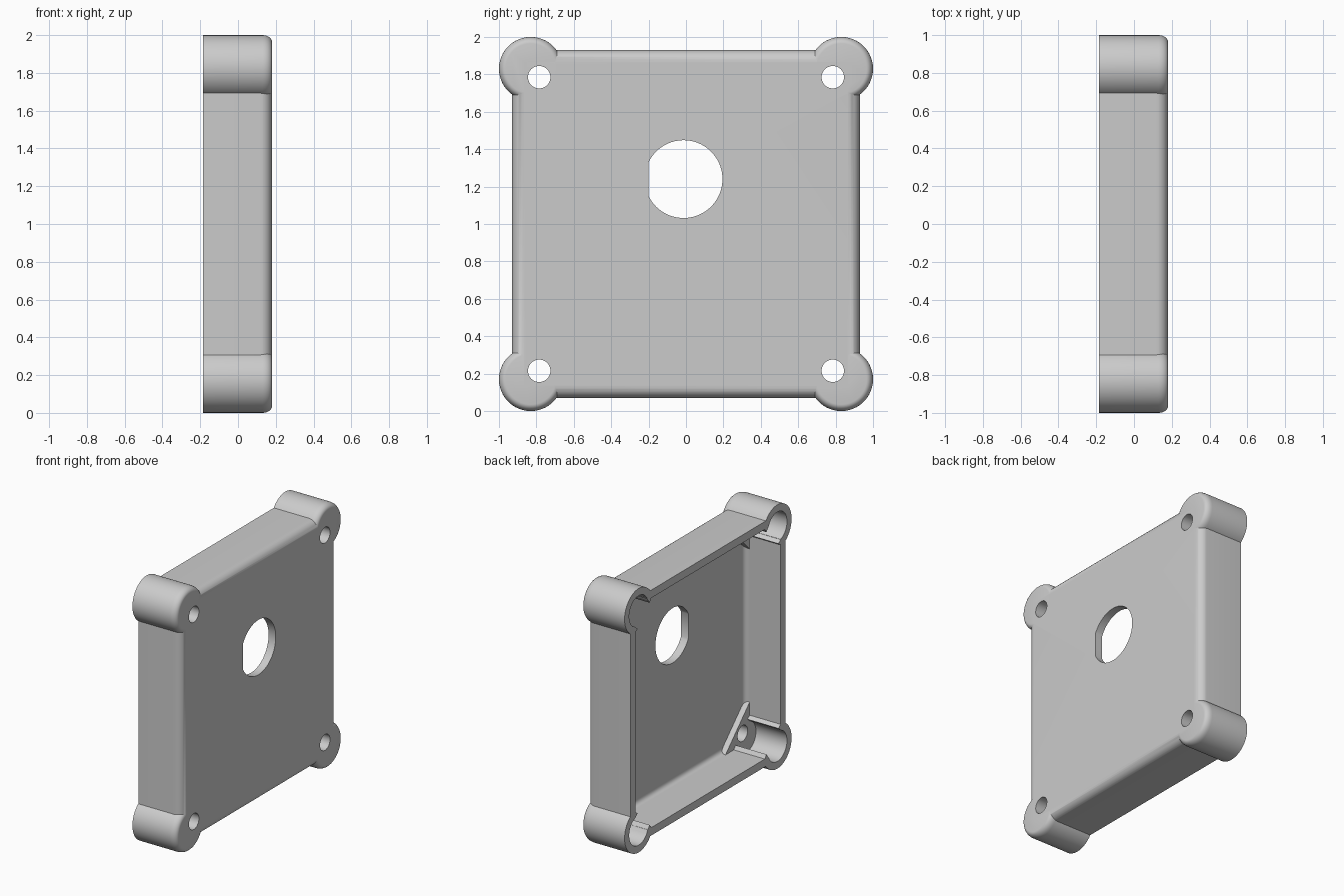
import bpy, bmesh, math

if "Cube" in bpy.data.objects:
    bpy.data.objects.remove(bpy.data.objects["Cube"])

BACK, FRONT = -0.185, 0.18      # open rim and closed face along x
WALL = 0.87                     # inner half width of the cavity
FLOOR, PAD = 0.12, 0.075        # floor plane and corner pad plane
CZ = 1.0                        # centre height
POST = 0.83                     # corner post centre offset
SIGNS = [(sy, sz) for sy in (-1, 1) for sz in (-1, 1)]

grey = bpy.data.materials.new("light_grey")
grey.diffuse_color = (0.6, 0.6, 0.6, 1)
grey.use_nodes = True
grey.node_tree.nodes["Principled BSDF"].inputs["Base Color"].default_value = grey.diffuse_color


def loft(name, outline, levels):
    """Stack outline(inset) loops in the yz plane at each (x, inset) level."""
    bm = bmesh.new()
    rings = [[bm.verts.new((x, y, z + CZ)) for y, z in outline(i)] for x, i in levels]
    for a, b in zip(rings, rings[1:]):
        for k in range(len(a)):
            n = (k + 1) % len(a)
            bm.faces.new((a[k], a[n], b[n], b[k]))
    bm.faces.new(rings[0])
    bm.faces.new(rings[-1])
    bmesh.ops.recalc_face_normals(bm, faces=bm.faces)
    mesh = bpy.data.meshes.new(name)
    bm.to_mesh(mesh)
    bm.free()
    obj = bpy.data.objects.new(name, mesh)
    bpy.context.collection.objects.link(obj)
    mesh.materials.append(grey)
    return obj


def square(h):
    return lambda i: [(-h + i, -h + i), (h - i, -h + i), (h - i, h - i), (-h + i, h - i)]


def octagon(h, c):
    # square of half width h whose corners are cut at y + z = c
    def outline(i):
        a, b = h - i, c - h + i
        return [(a, -b), (a, b), (b, a), (-b, a), (-a, b), (-a, -b), (-b, -a), (b, -a)]
    return outline


def circle(y, z, r, n=64):
    return lambda i: [(y + (r - i) * math.cos(2 * math.pi * k / n),
                       z + (r - i) * math.sin(2 * math.pi * k / n)) for k in range(n)]


def fillet(x, rx, ri, n=6):
    # levels of a rounded edge ending at x
    return [(x - rx + rx * math.sin(t), ri * (1 - math.cos(t)))
            for t in (k * math.pi / 2 / n for k in range(n + 1))]


def combine(target, tool, operation):
    mod = target.modifiers.new(operation, 'BOOLEAN')
    mod.operation, mod.solver, mod.object = operation, 'EXACT', tool
    bpy.context.view_layer.objects.active = target
    bpy.ops.object.modifier_apply(modifier=mod.name)
    bpy.data.objects.remove(tool, do_unlink=True)


# Rounded square body with four corner posts
cover = loft("cover", square(0.93), [(BACK, 0)] + fillet(FRONT, 0.065, 0.065))
for sy, sz in SIGNS:
    post = loft("corner_post", circle(sy * POST, sz * POST, 0.17),
                [(BACK, 0)] + fillet(FRONT, 0.05, 0.035))
    combine(cover, post, 'UNION')

# Cavity: open square, then an octagonal floor leaving triangular corner pads
combine(cover, loft("cavity", square(WALL), [(-0.3, 0), (PAD, 0)]), 'DIFFERENCE')
combine(cover, loft("floor_recess", octagon(WALL, 1.45),
                    [(0.0, 0)] + fillet(FLOOR, 0.035, 0.035, 4)), 'DIFFERENCE')

# Round pockets in the posts, and screw holes through the pads
for sy, sz in SIGNS:
    combine(cover, loft("pocket", circle(sy * POST, sz * POST, 0.115),
                        [(-0.3, 0), (PAD, 0)]), 'DIFFERENCE')
    combine(cover, loft("screw_hole", circle(sy * 0.785, sz * 0.785, 0.06, 40),
                        [(-0.05, 0), (0.3, 0)]), 'DIFFERENCE')


# Large round opening with one flat side
def flat_sided(i):
    a = math.acos(-0.187 / 0.208)
    return [(-0.013 + 0.208 * math.cos(t), 0.24 + 0.208 * math.sin(t))
            for t in (-a + 2 * a * k / 60 for k in range(61))]


combine(cover, loft("opening", flat_sided, [(-0.05, 0), (0.3, 0)]), 'DIFFERENCE')

# Small ridges on the inner walls beside each pocket
for s in (-1, 1):
    for t in (-1, 1):
        tri = [(s * 0.89, t * 0.665), (s * 0.842, t * 0.70), (s * 0.89, t * 0.735)]
        for swap in (False, True):
            pts = [(z, y) if swap else (y, z) for y, z in tri]
            combine(cover, loft("ridge", lambda i, p=pts: p, [(BACK, 0), (0.1, 0)]), 'UNION')

bpy.ops.object.select_all(action='DESELECT')
cover.select_set(True)
bpy.context.view_layer.objects.active = cover
bpy.ops.object.shade_smooth_by_angle(angle=math.radians(30))
